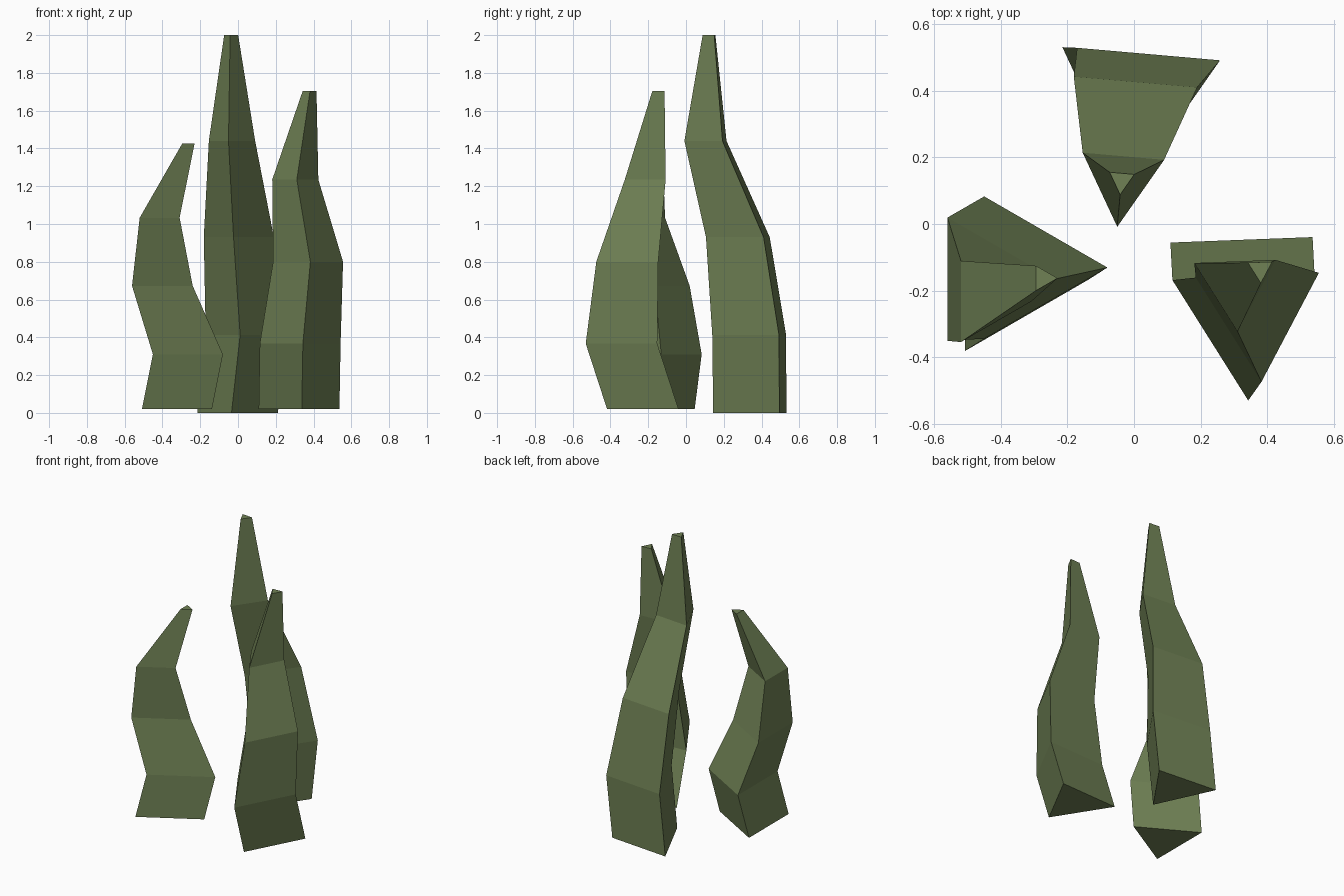
import bpy, bmesh
from math import sin, cos, radians

if "Cube" in bpy.data.objects:
    bpy.data.objects.remove(bpy.data.objects["Cube"])

mat = bpy.data.materials.new("grass_green")
mat.diffuse_color = (0.16, 0.22, 0.09, 1)
mat.use_nodes = True
mat.node_tree.nodes["Principled BSDF"].inputs["Base Color"].default_value = mat.diffuse_color


def blade(name, angle, rings):
    """Loft triangular rings (x, y, z, radius) into a closed, flat-faced blade."""
    bm = bmesh.new()
    loops = []
    for x, y, z, r in rings:
        angles = [radians(angle + 120 * k) for k in range(3)]
        loops.append([bm.verts.new((x + r * cos(a), y + r * sin(a), z)) for a in angles])
    for low, high in zip(loops, loops[1:]):
        for k in range(3):
            n = (k + 1) % 3
            bm.faces.new((low[k], low[n], high[n], high[k]))
    bm.faces.new(loops[0][::-1])
    bm.faces.new(loops[-1])
    mesh = bpy.data.meshes.new(name)
    bm.to_mesh(mesh)
    bm.free()
    mesh.materials.append(mat)
    bpy.context.collection.objects.link(bpy.data.objects.new(name, mesh))


# Tall blade at the back
blade("tall_blade", -95, [
    (-0.013, 0.390, 0.00, 0.247), (0.033, 0.387, 0.413, 0.249),
    (-0.005, 0.320, 0.93, 0.215), (-0.038, 0.133, 1.44, 0.142),
    (-0.038, 0.131, 2.00, 0.043)])

# Medium blade at the front right
blade("medium_blade", -87.8, [
    (0.328, -0.171, 0.02, 0.247), (0.334, -0.284, 0.367, 0.247),
    (0.375, -0.261, 0.80, 0.214), (0.306, -0.183, 1.235, 0.141),
    (0.380, -0.136, 1.705, 0.042)])

# Short blade at the left
blade("short_blade", 0, [
    (-0.385, -0.168, 0.02, 0.247), (-0.327, -0.131, 0.31, 0.247),
    (-0.454, -0.166, 0.673, 0.214), (-0.450, -0.233, 1.033, 0.141),
    (-0.273, -0.163, 1.427, 0.043)])
